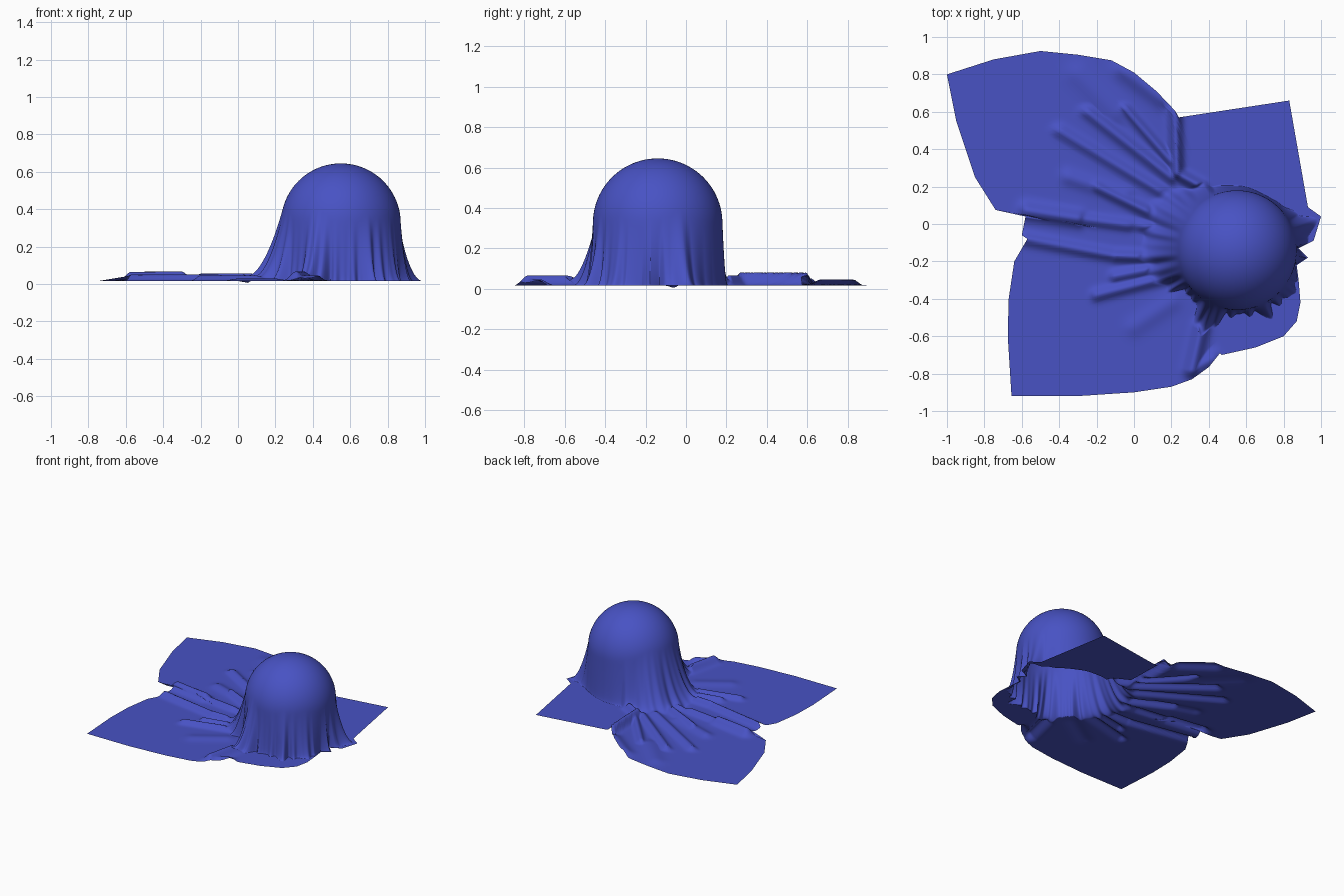
import bpy, bmesh, math
from mathutils import Vector
from mathutils.geometry import intersect_point_line

if "Cube" in bpy.data.objects:
    bpy.data.objects.remove(bpy.data.objects["Cube"])

CX, CY, CZ, R, FLOOR = 0.55, -0.14, 0.325, 0.32, 0.017

# Hem of the cloth on the floor, counter-clockwise from the back right corner
hem = [(.83, .66), (.24, .57), (.22, .605), (.12, .71), (0, .81), (-.12, .875),
       (-.3, .905), (-.5, .925), (-.75, .88), (-1, .8), (-.95, .55), (-.85, .25),
       (-.74, .075), (-.58, .04), (-.6, -.06), (-.57, -.08), (-.64, -.2),
       (-.67, -.4), (-.675, -.6), (-.655, -.92), (-.3, -.92), (0, -.9), (.2, -.87),
       (.31, -.83), (.4, -.765), (.46, -.69), (.47, -.7), (.65, -.66), (.8, -.6),
       (.87, -.52), (.89, -.42), (.88, -.3), (.87, -.22), (.93, -.18),
       (.88, -.13), (.96, -.09), (1, .04), (.93, .09), (.83, .66)]

# Where the hanging skirt meets the floor: angle in degrees, radius
foot = [(0, .36), (10, .39), (21, .46), (30, .38), (45, .34), (60, .33), (90, .345),
        (110, .36), (117, .41), (125, .41), (140, .5), (150, .54), (160, .5),
        (170, .5), (180, .52), (190, .5), (200, .48), (210, .42), (218, .36),
        (225, .345), (235, .38), (242, .47), (247, .5), (253, .42), (262, .35),
        (270, .345), (280, .345), (290, .36), (297, .41), (303, .35), (315, .37),
        (325, .38), (335, .355), (345, .355), (354, .4), (360, .36)]

# Wrinkles lying on the floor: x1, y1, x2, y2, height, width
wrinkles = [(.22, .59, .23, .27, .065, .03), (.23, .27, .36, .2, .05, .03),
            (.15, .67, -.05, .82, .03, .05), (-.05, .62, .3, .22, .035, .025),
            (-.25, .6, .2, .25, .035, .03), (-.4, .5, .15, .17, .03, .03),
            (-.2, .2, .15, .03, .04, .03), (-.35, .25, -.05, .15, .02, .04),
            (-.57, .07, -.3, .03, .05, .04), (-.3, .03, .15, -.03, .03, .03),
            (-.58, -.08, -.1, -.17, .035, .03), (-.1, -.17, .2, -.18, .04, .03),
            (-.2, -.38, .2, -.28, .03, .03), (-.1, -.28, .1, -.24, .03, .03),
            (.36, -.56, .31, -.78, .05, .04), (.31, -.78, .42, -.72, .03, .04),
            (0, -.55, .2, -.42, .012, .05), (-.3, .8, -.1, .6, .015, .06),
            (.01, -.02, .06, -.05, -.017, .03)]


def angle(p):
    return math.atan2(p[1] - CY, p[0] - CX) % math.tau


hem_angles = [angle(p) for p in hem]
for i in range(1, len(hem_angles)):
    while hem_angles[i] < hem_angles[i - 1]:
        hem_angles[i] += math.tau


def hem_radius(a):
    for i in range(len(hem) - 1):
        if hem_angles[i] <= a <= hem_angles[i + 1]:
            (x1, y1), (x2, y2) = hem[i], hem[i + 1]
            dx, dy = x2 - x1, y2 - y1
            c, s = math.cos(a), math.sin(a)
            return ((x1 - CX) * dy - (y1 - CY) * dx) / (c * dy - s * dx)


def foot_radius(a):
    d = math.degrees(a) % 360
    for (a1, r1), (a2, r2) in zip(foot, foot[1:]):
        if a1 <= d <= a2:
            t = (d - a1) / (a2 - a1)
            t = t * t * (3 - 2 * t)
            r = r1 + (r2 - r1) * t
            break
    if 120 < d < 345:
        fade = min(1, (d - 120) / 20, (345 - d) / 20)
        r += fade * (.011 * math.sin(26 * a) + .007 * math.sin(41 * a + 1))
    return max(r, R + .012)


def wrinkle_height(x, y):
    up = down = 0
    for x1, y1, x2, y2, h, w in wrinkles:
        a, b = Vector((x1, y1, 0)), Vector((x2, y2, 0))
        t = max(0, min(1, intersect_point_line(Vector((x, y, 0)), a, b)[1]))
        d = (Vector((x, y, 0)) - a.lerp(b, t)).length
        v = h * math.exp(-(d / w) ** 2)
        up, down = max(up, v), min(down, v)
    return up + down


def profile(a):
    """Radius, height and wrinkle weight: ball cap, hanging skirt, floor."""
    out = hem_radius(a)
    f = min(foot_radius(a), out * .98)
    fv = R + .45 * max(f - R, .01)
    drop = CZ - FLOOR
    phi = math.atan2(fv, -drop) - math.acos(min(1, R / math.hypot(fv, drop)))
    pts = [(R * math.sin(phi * i / 22), CZ + R * math.cos(phi * i / 22), 0)
           for i in range(1, 23)]
    r0, z0, _ = pts[-1]
    for i in range(1, 23):
        t = i / 22
        pts.append(((1 - t) ** 2 * r0 + 2 * t * (1 - t) * fv + t * t * f,
                    (1 - t) ** 2 * z0 + 2 * t * (1 - t) * (FLOOR + .02) + t * t * FLOOR,
                    t ** 6))
    pts += [(f + (out - f) * i / 64, FLOOR, 1) for i in range(1, 65)]
    return pts


# Draped cloth: one column of the sheet per direction around the ball
start = hem_angles[0]
angles = sorted([start + math.tau * i / 440 for i in range(440)] + hem_angles[1:-1])
bm = bmesh.new()
top = bm.verts.new((CX, CY, CZ + R))
columns = []
for a in angles:
    col = []
    for r, z, w in profile(a):
        x, y = CX + r * math.cos(a), CY + r * math.sin(a)
        if w > .01:
            z += w * wrinkle_height(x, y)
        col.append(bm.verts.new((x, y, z)))
    columns.append(col)
for c1, c2 in zip(columns, columns[1:] + columns[:1]):
    bm.faces.new((top, c1[0], c2[0]))
    for k in range(len(c1) - 1):
        bm.faces.new((c1[k], c1[k + 1], c2[k + 1], c2[k]))
for face in bm.faces:
    face.smooth = True
mesh = bpy.data.meshes.new("draped_cloth")
bm.to_mesh(mesh)
bm.free()

cloth = bpy.data.objects.new("draped_cloth", mesh)
bpy.context.collection.objects.link(cloth)
blue = bpy.data.materials.new("blue_cloth")
blue.diffuse_color = (.065, .085, .55, 1)
blue.use_nodes = True
blue.node_tree.nodes["Principled BSDF"].inputs["Base Color"].default_value = blue.diffuse_color
mesh.materials.append(blue)
